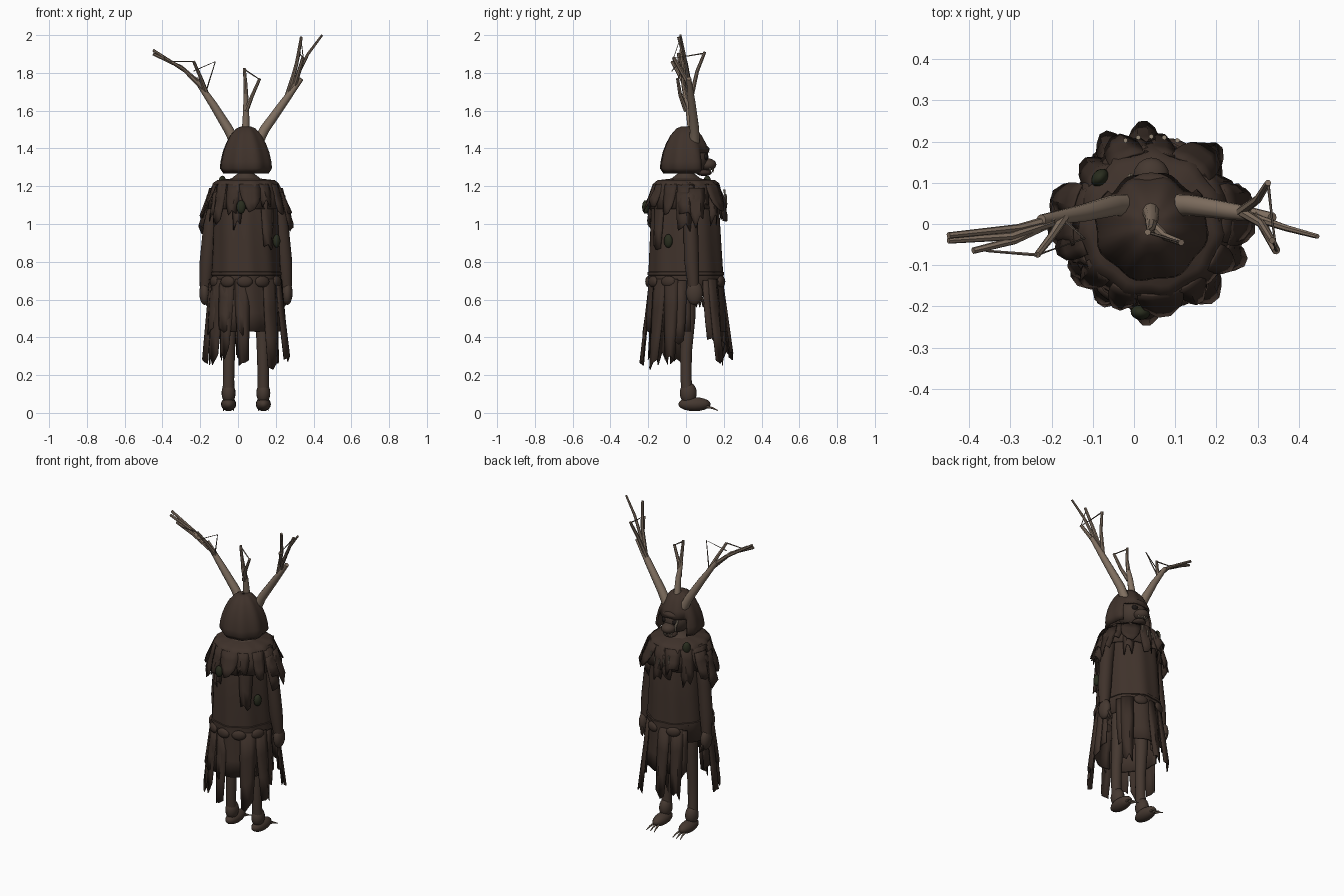
import bpy, bmesh, math, random
from mathutils import Vector, Matrix

random.seed(11)
CX, CY = 0.042, 0.0
if "Cube" in bpy.data.objects:
    bpy.data.objects.remove(bpy.data.objects["Cube"])


def material(name, col):
    m = bpy.data.materials.new(name)
    m.use_nodes = True
    m.diffuse_color = (*col, 1)
    bsdf = m.node_tree.nodes["Principled BSDF"]
    bsdf.inputs["Base Color"].default_value = (*col, 1)
    bsdf.inputs["Roughness"].default_value = 0.9
    return m


CLOTH = material("dark brown cloth", (0.050, 0.032, 0.024))
RAG = material("darker ragged cloth", (0.044, 0.028, 0.021))
SKIN = material("brown hide", (0.060, 0.040, 0.030))
ANTLER = material("pale wood", (0.23, 0.17, 0.125))
TWIG = material("grey brown twig", (0.15, 0.115, 0.09))
MOSS = material("dark moss", (0.022, 0.026, 0.013))
BONE = material("old bone", (0.33, 0.27, 0.20))
DARK = material("eye socket", (0.012, 0.009, 0.008))


def finish(name, bm, mat, thick=0, angle=45):
    bmesh.ops.recalc_face_normals(bm, faces=bm.faces)
    me = bpy.data.meshes.new(name)
    bm.to_mesh(me)
    bm.free()
    me.materials.append(mat)
    ob = bpy.data.objects.new(name, me)
    bpy.context.collection.objects.link(ob)
    bpy.ops.object.select_all(action="DESELECT")
    ob.select_set(True)
    bpy.context.view_layer.objects.active = ob
    bpy.ops.object.shade_smooth_by_angle(angle=math.radians(angle))
    if thick:
        mod = ob.modifiers.new("thickness", "SOLIDIFY")
        mod.thickness = thick
    return ob


def add_tube(bm, pts, radii, n=10):
    """Tapered tube through a few points, with one reference axis so it never twists."""
    pts = [Vector(p) for p in pts]
    span = pts[-1] - pts[0]
    ref = Vector((1, 0, 0)) if abs(span.x) < abs(span.y) else Vector((0, 1, 0))
    rings = []
    for i, p in enumerate(pts):
        d = (pts[min(i + 1, len(pts) - 1)] - pts[max(i - 1, 0)]).normalized()
        u = ref.cross(d).normalized()
        v = d.cross(u)
        rings.append([bm.verts.new(p + radii[i] * (u * math.cos(t) + v * math.sin(t)))
                      for t in (2 * math.pi * k / n for k in range(n))])
    for a, b in zip(rings, rings[1:]):
        for k in range(n):
            bm.faces.new((a[k], a[(k + 1) % n], b[(k + 1) % n], b[k]))
    bm.faces.new(rings[0])
    bm.faces.new(rings[-1])


def tube(name, pts, radii, mat, n=10):
    bm = bmesh.new()
    add_tube(bm, pts, radii, n)
    return finish(name, bm, mat)


def add_blob(bm, loc, size, turn=0):
    m = Matrix.Translation(loc) @ Matrix.Rotation(turn, 4, "Z") @ Matrix.Diagonal((*size, 1))
    bmesh.ops.create_uvsphere(bm, u_segments=16, v_segments=10, radius=1, matrix=m)


def blob(name, loc, size, mat, turn=0):
    bm = bmesh.new()
    add_blob(bm, loc, size, turn)
    return finish(name, bm, mat)


def lathe(name, profile, mat, sx=1, folds=0, depth=0.0, thick=0, opening=None):
    """Turned cloth with soft vertical folds; opening removes faces by a rule."""
    bm = bmesh.new()
    n = 48
    rows = []
    for r, z in profile:
        row = []
        for k in range(n):
            a = 2 * math.pi * k / n
            rr = r * (1 + depth * math.sin(folds * a + z * 3))
            row.append(bm.verts.new((CX + sx * rr * math.cos(a), CY + rr * math.sin(a), z)))
        rows.append(row)
    for a, b in zip(rows, rows[1:]):
        for k in range(n):
            bm.faces.new((a[k], a[(k + 1) % n], b[(k + 1) % n], b[k]))
    if opening:
        gone = [f for f in bm.faces if opening(f.calc_center_median())]
        bmesh.ops.delete(bm, geom=gone, context="FACES")
    return finish(name, bm, mat, thick, 60)


def add_strip(bm, a, width, z0, r0, z1, r1, jag=0.08, fold=0.01):
    """Hanging rag: folded curved panel with a torn lower end."""
    rows, ends = [], [z1 + random.uniform(0, jag) for _ in range(4)]
    skew = random.uniform(-0.06, 0.06)
    for j in range(4):
        t = j / 3
        r = r0 + (r1 - r0) * t
        row = []
        for i in range(4):
            u = i / 3 - 0.5
            ang = a + u * width * (1 - 0.35 * t * t) / r0 + skew * t
            rr = r + fold * t * (1 if i in (1, 2) else -0.6)
            z = z0 + (ends[i] - z0) * t
            row.append(bm.verts.new((CX + rr * math.cos(ang), CY + rr * math.sin(ang), z)))
        rows.append(row)
    for p, q in zip(rows, rows[1:]):
        for i in range(3):
            bm.faces.new((p[i], p[i + 1], q[i + 1], q[i]))


def rags(name, count, width, top, r0, low, r1, mat, skip=None, phase=0.0):
    bm = bmesh.new()
    for k in range(count):
        a = 2 * math.pi * (k + phase) / count
        if skip and skip(a):
            continue
        add_strip(bm, a, width * random.uniform(0.75, 1.25), top, r0,
                  random.uniform(*low), random.uniform(*r1))
    return finish(name, bm, mat, 0.006, 30)


# Robe, belt and neck; the robe is slit beside the legs and once at front and back
def robe_slit(c):
    return c.z < 0.6 and (0.015 < c.y < 0.14 or abs(c.x + 0.005) < 0.012)


lathe("robe", [(0.155, 1.2), (0.178, 1.1), (0.188, 0.9), (0.196, 0.74), (0.2, 0.62), (0.205, 0.53), (0.21, 0.43)],
      CLOTH, 0.92, 9, 0.025, 0.008, robe_slit)
lathe("belt", [(0.19, 0.75), (0.201, 0.745), (0.201, 0.73), (0.19, 0.725)], CLOTH, 0.92, 9, 0.025)
lathe("neck", [(0.035, 1.36), (0.04, 1.27), (0.085, 1.235), (0.15, 1.22)], SKIN)
lathe("mantle", [(0.03, 1.255), (0.08, 1.24), (0.15, 1.232), (0.172, 1.215), (0.188, 1.15), (0.197, 1.08)],
      CLOTH, 1, 11, 0.03, 0.006)


# Ragged layers, with the skirt open beside the legs and over one leg
def side_gap(a):
    return abs(math.cos(a)) > 0.76 and -0.12 < math.sin(a)


def skirt_gap(a):
    return side_gap(a) or abs(math.cos(a) - 0.42) < 0.13


rags("mantle_rags", 13, 0.09, 1.212, 0.176, (0.95, 1.07), (0.21, 0.236), RAG)
rags("chest_rags", 7, 0.07, 1.17, 0.186, (0.82, 1.0), (0.2, 0.212), CLOTH, side_gap, 0.0)
rags("skirt_inner", 13, 0.09, 0.7, 0.194, (0.3, 0.42), (0.205, 0.222), CLOTH, skirt_gap, 0.5)
rags("skirt_outer", 15, 0.085, 0.71, 0.195, (0.21, 0.3), (0.222, 0.245), RAG, skirt_gap)

# Belt pouches and moss patches
bm = bmesh.new()
for deg in (205, 238, 268, 298, 332, 70, 115):
    a = math.radians(deg)
    add_blob(bm, (CX + 0.184 * math.cos(a), CY + 0.198 * math.sin(a), 0.695), (0.018, 0.042, 0.03), a)
finish("belt_pouches", bm, CLOTH)
for i, (deg, r, z) in enumerate(((263, 0.216, 1.09), (330, 0.188, 0.91), (138, 0.168, 1.22))):
    a = math.radians(deg)
    blob("moss_patch_%d" % i, (CX + r * math.cos(a), CY + r * math.sin(a), z), (0.018, 0.024, 0.036), MOSS, a)

# Arms, hands, legs and feet
for side, s in (("left", 1), ("right", -1)):
    def at(x, y, z):
        return (CX + s * x, y, z)
    tube(side + "_arm", [at(0.14, 0.02, 1.21), at(0.168, 0.025, 1.14), at(0.188, 0.025, 0.97),
                         at(0.205, 0.03, 0.8), at(0.215, 0.04, 0.67)],
         [0.03, 0.042, 0.04, 0.04, 0.03], CLOTH, 14)
    blob(side + "_hand", at(0.218, 0.045, 0.635), (0.029, 0.045, 0.064), SKIN)
    bm = bmesh.new()
    for k in range(3):
        y = 0.045 + 0.018 * k
        add_tube(bm, [at(0.215, y, 0.61), at(0.208, y + 0.01, 0.58), at(0.2, y + 0.01, 0.56)],
                 [0.01, 0.008, 0.003], 6)
    finish(side + "_fingers", bm, SKIN)
    bm = bmesh.new()
    for turn, z0, z1 in ((0.3, 1.19, 0.97), (-0.05, 1.17, 0.93)):
        add_strip(bm, turn if s > 0 else math.pi - turn, 0.085, z0, 0.196, z1, 0.242)
    finish(side + "_sleeve_rags", bm, RAG, 0.006, 30)
    tube(side + "_leg", [at(0.085, 0.01, 0.72), at(0.088, 0.012, 0.5), at(0.09, 0.0, 0.32),
                         at(0.092, 0.0, 0.18), at(0.092, 0.01, 0.08)],
         [0.045, 0.038, 0.032, 0.03, 0.032], SKIN, 14)
    blob(side + "_ankle", at(0.092, 0.012, 0.105), (0.037, 0.045, 0.058), SKIN)
    blob(side + "_foot", at(0.092, 0.045, 0.046), (0.04, 0.086, 0.037), SKIN)
    bm = bmesh.new()
    for k in (-1, 0, 1):
        x = 0.092 + 0.017 * k
        add_tube(bm, [at(x, 0.11, 0.032), at(x + 0.006 * k, 0.14, 0.026), at(x + 0.01 * k, 0.17, 0.012)],
                 [0.007, 0.005, 0.002], 6)
    finish(side + "_toe_claws", bm, ANTLER)

# Hood, open at the face side, with the face inside
lathe("hood", [(0.12, 1.268), (0.138, 1.295), (0.135, 1.33), (0.124, 1.38), (0.107, 1.425), (0.083, 1.47),
               (0.052, 1.505), (0.03, 1.515), (0.003, 1.515)], CLOTH, 1, 8, 0.035, 0.01,
      lambda c: c.y > 0.08 and c.z < 1.39)
blob("brow", (CX, 0.08, 1.395), (0.065, 0.045, 0.026), CLOTH)
blob("face", (CX, 0.035, 1.35), (0.085, 0.085, 0.085), SKIN)
blob("snout", (CX, 0.115, 1.315), (0.044, 0.046, 0.032), SKIN)
blob("jaw", (CX, 0.095, 1.272), (0.04, 0.042, 0.018), RAG)
bm = bmesh.new()
for s in (-1, 1):
    add_blob(bm, (CX + s * 0.036, 0.1, 1.355), (0.02, 0.018, 0.017))
finish("eye_sockets", bm, DARK)
bm = bmesh.new()
for k in range(-2, 3):
    x, y = CX + 0.014 * k, 0.143 - 0.004 * k * k
    add_tube(bm, [(x, y, 1.298), (x, y + 0.002, 1.272)], [0.006, 0.001], 6)
add_tube(bm, [(-0.012, 0.1, 1.37), (-0.008, 0.116, 1.34), (-0.005, 0.112, 1.3)], [0.006, 0.007, 0.003], 6)
finish("teeth_and_tusk", bm, BONE)

# Bone charms hanging on the chest
bm = bmesh.new()
for k in range(-2, 3):
    a = math.pi / 2 + 0.15 * k
    x, y, z = CX + 0.212 * math.cos(a), 0.212 * math.sin(a), 1.15 + 0.008 * k * k
    add_tube(bm, [(x, y, z), (x, y + 0.004, z - 0.045)], [0.006, 0.002], 6)
finish("bone_charms", bm, BONE)

# Antlers: thick beams, then thin branching twigs
tube("left_antler", [(0.10, 0.045, 1.42), (0.14, 0.045, 1.5), (0.24, 0.03, 1.64), (0.335, 0.015, 1.77)],
     [0.028, 0.026, 0.021, 0.013], ANTLER)
tube("right_antler", [(-0.01, 0.045, 1.42), (-0.05, 0.045, 1.5), (-0.13, 0.025, 1.63), (-0.225, 0.01, 1.77)],
     [0.028, 0.026, 0.021, 0.013], ANTLER)
tube("middle_antler", [(0.04, 0.035, 1.47), (0.043, 0.015, 1.6), (0.04, -0.01, 1.69)],
     [0.022, 0.017, 0.011], ANTLER)
branches = {
    "left": [((0.25, 0.03, 1.65), (0.31, 0.01, 1.78), (0.37, -0.01, 1.9), (0.445, -0.03, 2.0)),
             ((0.26, 0.03, 1.67), (0.31, 0.0, 1.85), (0.335, -0.04, 1.99)),
             ((0.26, 0.03, 1.68), (0.3, 0.06, 1.81), (0.325, 0.1, 1.91)),
             ((0.3, 0.02, 1.73), (0.345, -0.065, 1.88))],
    "right": [((-0.2, 0.01, 1.74), (-0.28, -0.01, 1.81), (-0.45, -0.028, 1.92)),
              ((-0.2, 0.005, 1.74), (-0.3, -0.03, 1.83), (-0.45, -0.04, 1.9)),
              ((-0.19, 0.01, 1.72), (-0.29, -0.04, 1.82), (-0.39, -0.065, 1.88)),
              ((-0.17, 0.015, 1.7), (-0.2, -0.03, 1.78), (-0.235, -0.075, 1.86))],
    "middle": [((0.043, 0.0, 1.66), (0.04, -0.015, 1.74), (0.033, -0.02, 1.825)),
               ((0.043, 0.0, 1.6), (0.075, -0.03, 1.68), (0.115, -0.045, 1.77))]}
wisps = {
    "left": [((0.325, 0.1, 1.905), (0.335, 0.01, 1.89), (0.345, -0.065, 1.88), (0.335, -0.035, 1.97))],
    "right": [((-0.17, 0.01, 1.7), (-0.12, -0.035, 1.86), (-0.235, -0.075, 1.81)),
              ((-0.235, -0.075, 1.86), (-0.36, -0.065, 1.86))],
    "middle": [((0.033, -0.02, 1.82), (0.115, -0.045, 1.765))]}
for key in branches:
    bm = bmesh.new()
    for path in branches[key]:
        add_tube(bm, path, [0.013, 0.01, 0.008, 0.006][:len(path)], 7)
    finish(key + "_antler_branches", bm, ANTLER)
    bm = bmesh.new()
    for path in wisps[key]:
        add_tube(bm, path, [0.004, 0.003, 0.003, 0.002][:len(path)], 5)
    finish(key + "_antler_twigs", bm, TWIG)
